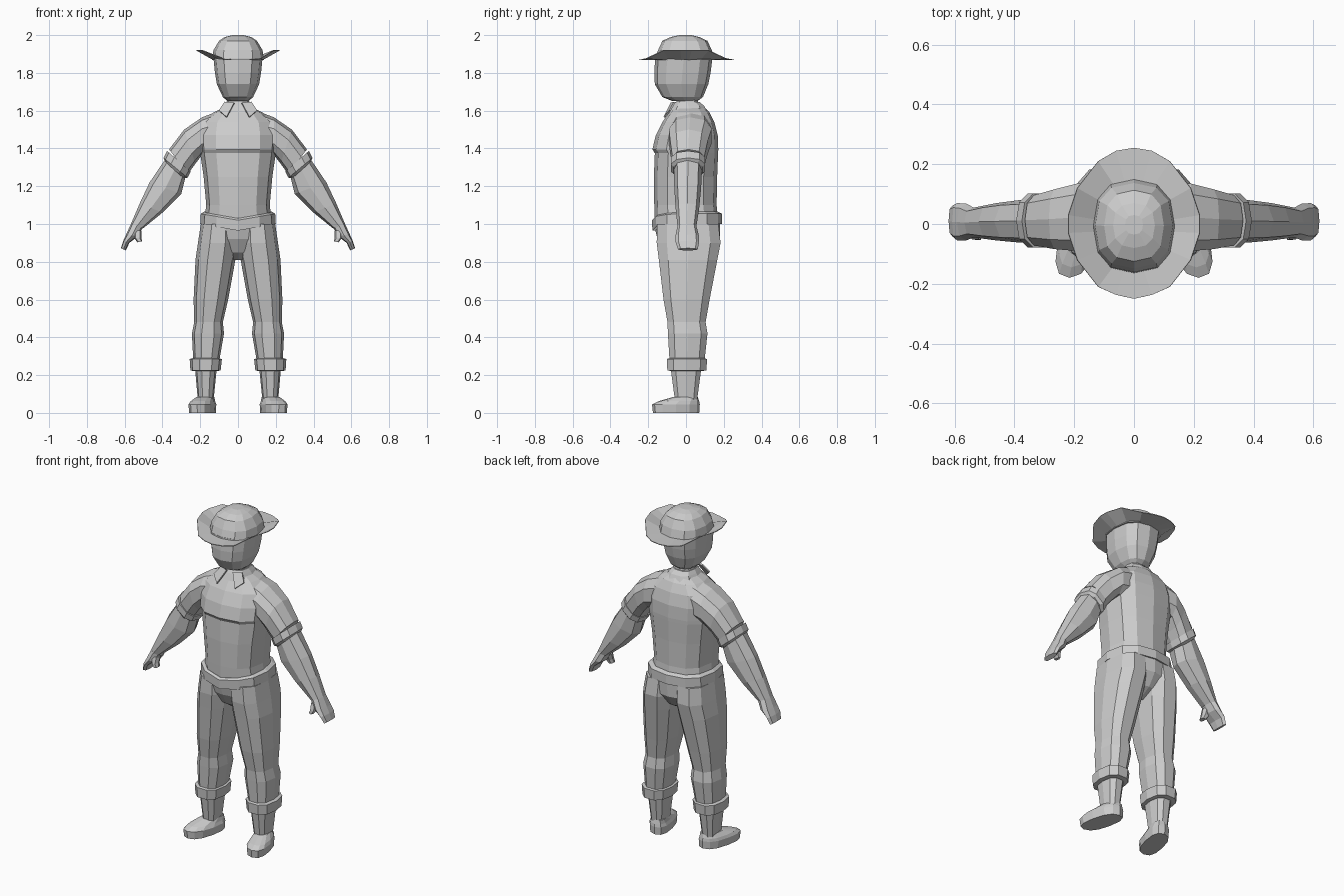
import bpy, bmesh, math

grey = bpy.data.materials.new("plain_grey")
grey.diffuse_color = (0.6, 0.6, 0.6, 1)


def finish(name, bm):
    bmesh.ops.recalc_face_normals(bm, faces=bm.faces)
    me = bpy.data.meshes.new(name)
    bm.to_mesh(me)
    bm.free()
    me.materials.append(grey)
    ob = bpy.data.objects.new(name, me)
    bpy.context.collection.objects.link(ob)
    return ob


def loft(name, rings, n=12, p=0.8, s=1, warp=None):
    """Ring = (xa, za, xb, zb, y0, y1): a chord in the xz plane and a depth range."""
    bm = bmesh.new()
    loops = []
    for xa, za, xb, zb, y0, y1 in rings:
        loop = []
        for i in range(n):
            a = 2 * math.pi * i / n
            c, d = [math.copysign(abs(t) ** p, t) if abs(t) > 1e-6 else 0
                    for t in (math.cos(a), math.sin(a))]
            x = (xa + xb) / 2 + c * (xb - xa) / 2
            y = (y0 + y1) / 2 + d * (y1 - y0) / 2
            z = (za + zb) / 2 + c * (zb - za) / 2
            if warp:
                x, y, z = warp(x, y, z)
            loop.append(bm.verts.new((x * s, y, z)))
        loops.append(loop)
    for A, B in zip(loops, loops[1:]):
        for i in range(n):
            j = (i + 1) % n
            bm.faces.new((A[i], A[j], B[j], B[i]))
    bm.faces.new(loops[0])
    bm.faces.new(loops[-1])
    return finish(name, bm)


def level(z, x0, x1, y0, y1):
    return (x0, z, x1, z, y0, y1)


def body(z, w, y0, y1):
    return level(z, -w, w, y0, y1)


def sheet(name, faces, thickness=0.005):
    bm = bmesh.new()
    for f in faces:
        bm.faces.new([bm.verts.new(v) for v in f])
    bmesh.ops.remove_doubles(bm, verts=bm.verts, dist=1e-4)
    ob = finish(name, bm)
    m = ob.modifiers.new("thickness", "SOLIDIFY")
    m.thickness = thickness
    m.offset = 0
    return ob


# head, hat crown and neck
loft("head", [body(1.65, .055, -.07, .06), body(1.672, .08, -.125, .09),
              body(1.74, .112, -.165, .118), body(1.80, .122, -.168, .13),
              body(1.88, .13, -.163, .14)])
loft("hat_crown", [body(1.868, .137, -.165, .15), body(1.92, .13, -.148, .137),
                   body(1.97, .1, -.125, .113), body(1.99, .07, -.08, .07),
                   body(2.0, .03, -.035, .03)])
loft("neck", [body(1.58, .07, -.06, .08), body(1.68, .055, -.05, .06)], 10)

# hat brim: level front and back, curled up at the sides
half = [(0, .255), (.06, .245), (.12, .21), (.19, .12), (.22, .03),
        (.22, -.03), (.19, -.12), (.12, -.21), (.06, -.237), (0, -.25)]
outer = half + [(-x, y) for x, y in half[-2:0:-1]]


def brim_z(x):
    return 1.87 + .05 * min(1, max(0, (abs(x) - .11) / .08))


inner = []
for x, y in outer:
    a = math.atan2(y, x)
    inner.append((.132 * math.cos(a), -.005 + .152 * math.sin(a), 1.87))
rim = [(x, y, brim_z(x)) for x, y in outer]
N = len(rim)
sheet("hat_brim", [(inner[i], inner[(i + 1) % N], rim[(i + 1) % N], rim[i])
                   for i in range(N)], 0.004)

# shirt body with a slight overhang under the chest
loft("shirt_body", [body(1.02, .178, -.165, .17), body(1.10, .168, -.168, .162),
                    body(1.25, .182, -.17, .165), body(1.375, .2, -.165, .17),
                    body(1.395, .203, -.178, .171), body(1.47, .205, -.16, .168),
                    body(1.54, .19, -.125, .15), body(1.59, .13, -.09, .125),
                    body(1.62, .07, -.065, .095)])


# shirt hem and trouser waist dip towards the front
def dip(x, y, z):
    return x, y, z - (.035 * (1 - abs(x) / .2) if y < 0 else 0)


loft("shirt_hem", [body(1.0, .2, -.178, .19), body(1.055, .197, -.18, .19),
                   body(1.065, .18, -.168, .17)], warp=dip)
loft("trouser_seat", [body(.81, .04, -.05, .06), body(.85, .11, -.11, .13),
                      body(.92, .19, -.15, .178), body(1.02, .192, -.168, .182)],
     warp=lambda x, y, z: dip(x, y, z) if z > 1 else (x, y, z))

# collar
loft("collar", [body(1.59, .1, -.095, .12), body(1.625, .078, -.075, .1),
                body(1.645, .064, -.06, .075)], 10)

for s, side in ((1, "left"), (-1, "right")):
    sheet(side + "_collar_flap",
          [[(s * x, y, z) for x, y, z in ((.02, -.078, 1.64), (.07, -.06, 1.645),
                                          (.1, -.085, 1.6), (.06, -.115, 1.565))]], .009)
    # sleeve with a two-step cuff
    loft(side + "_sleeve", [(.07, 1.38, .07, 1.61, -.08, .13),
                            (.19, 1.365, .19, 1.565, -.095, .14),
                            (.225, 1.32, .285, 1.5, -.088, .12),
                            (.265, 1.265, .365, 1.395, -.075, .10)], 10, s=s)
    loft(side + "_sleeve_cuff", [(.25, 1.277, .375, 1.387, -.083, .105),
                                 (.267, 1.245, .394, 1.35, -.083, .105),
                                 (.29, 1.243, .386, 1.33, -.07, .09)], 10, s=s)
    # forearm, hand and thumb
    loft(side + "_forearm", [(.275, 1.26, .38, 1.35, -.065, .085),
                             (.30, 1.16, .468, 1.22, -.062, .08),
                             (.40, 1.06, .52, 1.11, -.055, .07),
                             (.505, .975, .567, 1.0, -.045, .055)], 8, s=s)
    loft(side + "_hand", [(.505, .98, .567, 1.0, -.045, .055),
                          (.53, .935, .592, .945, -.055, .068),
                          (.575, .9, .608, .91, -.055, .07),
                          (.594, .86, .62, .872, -.042, .062)], 8, s=s)
    loft(side + "_thumb", [(.51, .965, .555, .965, -.045, .01),
                           (.512, .93, .55, .925, -.055, -.005),
                           (.507, .908, .532, .903, -.055, -.015)], 6, s=s)
    # trouser leg and rolled cuff
    loft(side + "_trouser_leg", [level(1.0, .005, .197, -.16, .178),
                                 level(.9, .004, .212, -.162, .19),
                                 level(.81, .014, .225, -.15, .172),
                                 level(.6, .052, .235, -.124, .13),
                                 level(.48, .08, .232, -.102, .108),
                                 level(.42, .074, .244, -.1, .118),
                                 level(.26, .102, .236, -.09, .1)], 10, s=s)
    loft(side + "_trouser_cuff", [level(.222, .105, .238, -.085, .09),
                                  level(.225, .092, .252, -.103, .112),
                                  level(.285, .085, .256, -.106, .116),
                                  level(.29, .105, .238, -.09, .1)], 10, s=s)
    # ankle and shoe, toes turned out
    loft(side + "_ankle", [level(.06, .13, .212, -.06, .06),
                           level(.24, .112, .228, -.085, .085)], 10, s=s)
    loft(side + "_shoe", [level(0, .115, .238, -.175, .07),
                          level(.045, .112, .242, -.18, .073),
                          level(.062, .12, .235, -.145, .07),
                          level(.085, .128, .215, -.065, .062)], 12, s=s,
         warp=lambda x, y, z: (x - .22 * y, y, z))
